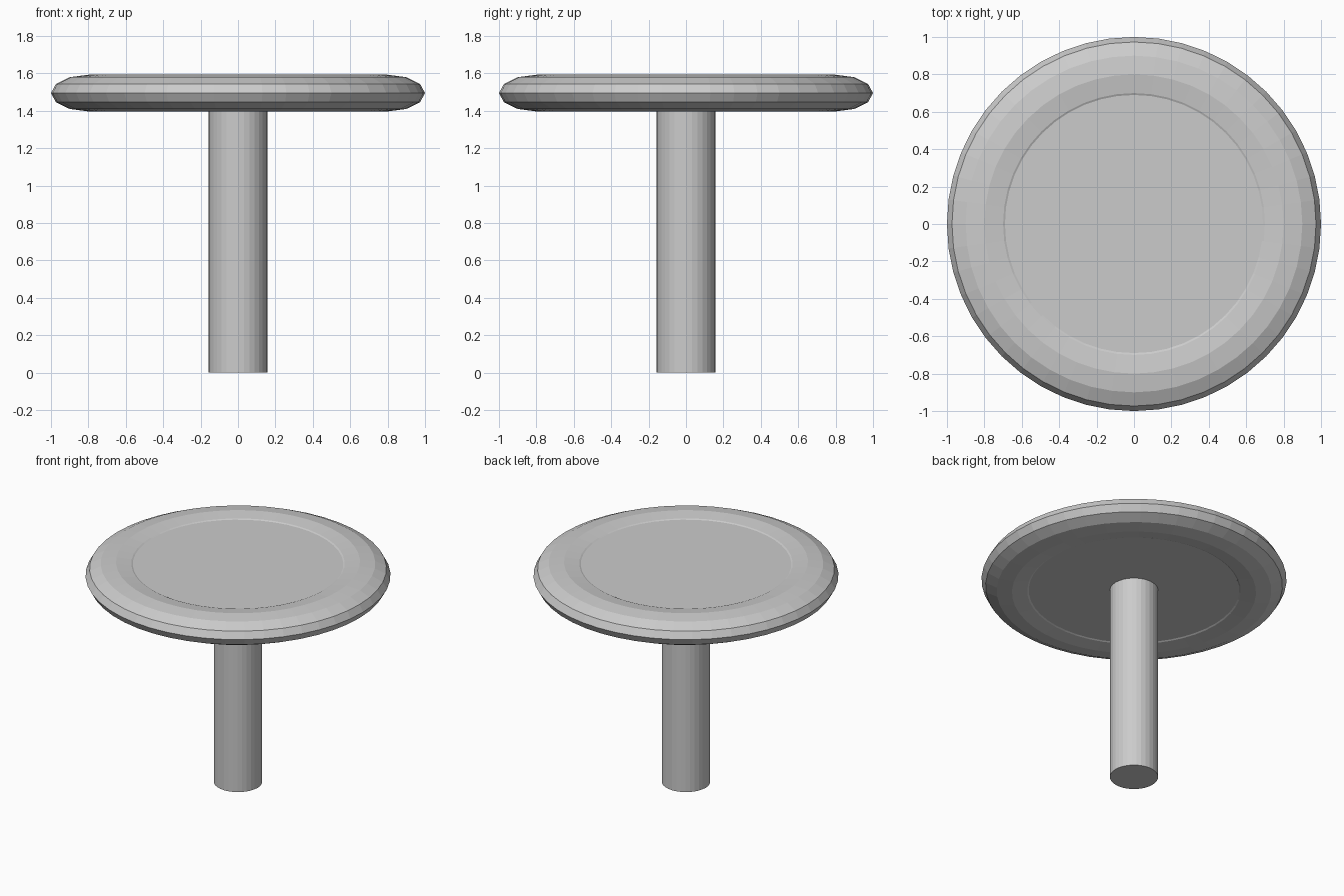
import bpy

if "Cube" in bpy.data.objects:
    bpy.data.objects.remove(bpy.data.objects["Cube"])

TOP_Z = 1.495  # mid height of the table top


def cylinder(name, radius, z0, z1, sides):
    bpy.ops.mesh.primitive_cylinder_add(
        vertices=sides, radius=radius, depth=z1 - z0, location=(0, 0, (z0 + z1) / 2))
    bpy.context.object.name = name
    return bpy.context.object


# Rounded rim: a flattened 12-sided ring
bpy.ops.mesh.primitive_torus_add(
    major_segments=48, minor_segments=12, major_radius=0.8, minor_radius=0.2,
    location=(0, 0, TOP_Z))
rim = bpy.context.object
rim.name = "table_rim"
rim.scale.z = 0.49
bpy.ops.object.transform_apply(location=False, rotation=False, scale=True)

# Slightly recessed flat panel filling the rim
cylinder("table_panel", 0.69, TOP_Z - 0.08, TOP_Z + 0.08, 48)

# Central column
cylinder("table_leg", 0.158, 0, TOP_Z - 0.06, 32)
